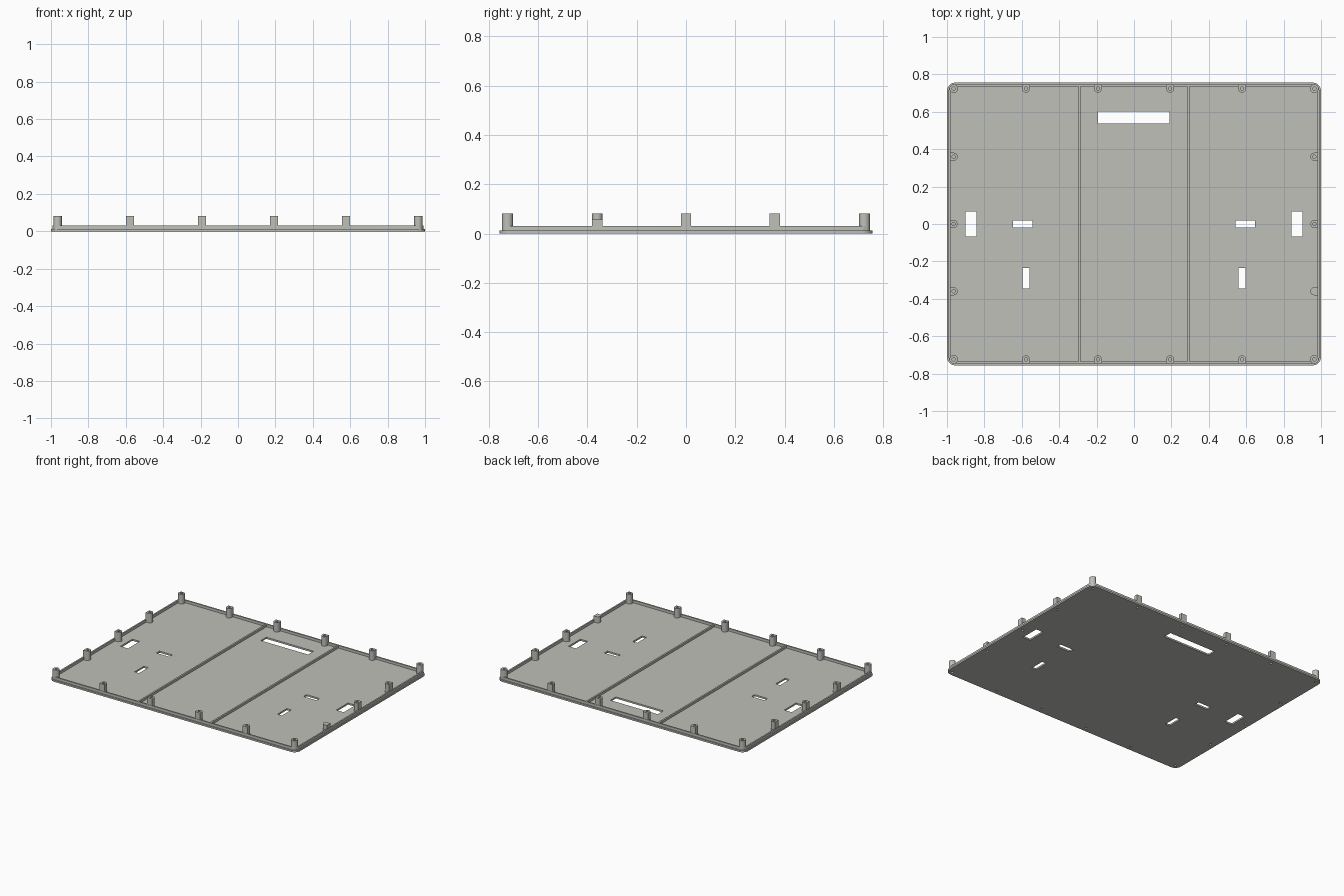
import bpy, bmesh, math

if "Cube" in bpy.data.objects:
    bpy.data.objects.remove(bpy.data.objects["Cube"])

grey = bpy.data.materials.new("warm_grey")
grey.diffuse_color = (0.53, 0.53, 0.49, 1)
grey.use_nodes = True
grey.node_tree.nodes["Principled BSDF"].inputs["Base Color"].default_value = grey.diffuse_color


def circle(cx, cy, r, n=24):
    return [(cx + r * math.cos(2 * math.pi * i / n),
             cy + r * math.sin(2 * math.pi * i / n)) for i in range(n)]


def rect(x0, x1, y0, y1):
    return [(x0, y0), (x1, y0), (x1, y1), (x0, y1)]


def rounded_rect(hx, hy, r, n=8):
    pts = []
    for k, (sx, sy) in enumerate([(1, 1), (-1, 1), (-1, -1), (1, -1)]):
        for i in range(n + 1):
            a = math.pi / 2 * (k + i / n)
            pts.append((sx * (hx - r) + r * math.cos(a),
                        sy * (hy - r) + r * math.sin(a)))
    return pts


def post_outline(cx, cy, dx, dy, r=0.021, back=0.021, n=16):
    # Half round towards the panel middle, square towards the wall
    a0 = math.atan2(-dy, -dx)
    pts = [(cx + r * math.cos(a0 + math.pi * (i / n - 0.5)),
            cy + r * math.sin(a0 + math.pi * (i / n - 0.5))) for i in range(n + 1)]
    for p in (pts[-1], pts[0]):
        pts.append((p[0] + dx * back, p[1] + dy * back))
    return pts


def slab(name, loops, z0, z1):
    """Extrude a filled outline; inner loops become holes."""
    cu = bpy.data.curves.new(name, 'CURVE')
    cu.dimensions = '2D'
    cu.fill_mode = 'BOTH'
    cu.extrude = (z1 - z0) / 2
    for pts in loops:
        sp = cu.splines.new('POLY')
        sp.points.add(len(pts) - 1)
        for p, (x, y) in zip(sp.points, pts):
            p.co = (x, y, 0, 1)
        sp.use_cyclic_u = True
    tmp = bpy.data.objects.new(name + "_outline", cu)
    bpy.context.collection.objects.link(tmp)
    bpy.context.view_layer.update()
    dg = bpy.context.evaluated_depsgraph_get()
    me = bpy.data.meshes.new_from_object(tmp.evaluated_get(dg))
    bpy.data.objects.remove(tmp)
    bm = bmesh.new()
    bm.from_mesh(me)
    bmesh.ops.remove_doubles(bm, verts=bm.verts, dist=1e-5)
    bmesh.ops.translate(bm, verts=bm.verts, vec=(0, 0, (z0 + z1) / 2))
    bmesh.ops.recalc_face_normals(bm, faces=bm.faces)
    bm.to_mesh(me)
    bm.free()
    me.materials.clear()
    me.materials.append(grey)
    ob = bpy.data.objects.new(name, me)
    bpy.context.collection.objects.link(ob)
    bpy.ops.object.select_all(action='DESELECT')
    ob.select_set(True)
    bpy.context.view_layer.objects.active = ob
    bpy.ops.object.shade_smooth_by_angle(angle=math.radians(30))
    return ob


FLOOR, WALL, TOP = 0.012, 0.031, 0.081

# Post positions with the direction of the nearest wall
posts = []
for s in (-1, 1):
    for x in (-0.578, -0.193, 0.193, 0.578):
        posts.append((x, s * 0.724, 0, s))
    for y in (-0.36, 0, 0.36):
        posts.append((s * 0.964, y, s, 0))
corners = [(sx * 0.964, sy * 0.724) for sx in (-1, 1) for sy in (-1, 1)]

# Floor plate with slots and screw holes
slots = [rect(-0.193, 0.19, 0.538, 0.602)]
for s in (-1, 1):
    for cx, cy, w, h in ((0.872, 0, 0.06, 0.136), (0.595, 0, 0.106, 0.036),
                         (0.578, -0.29, 0.036, 0.108)):
        slots.append(rect(s * cx - w / 2, s * cx + w / 2, cy - h / 2, cy + h / 2))
holes = [circle(p[0], p[1], 0.009, 12) for p in posts + corners]
slab("floor_plate", [rounded_rect(1, 0.756, 0.045)] + slots + holes, 0, FLOOR)

# Raised rim, set in from the plate edge
slab("rim_wall", [rounded_rect(0.991, 0.747, 0.036),
                  rounded_rect(0.98, 0.736, 0.025)], FLOOR, WALL)

# Two long ribs across the floor
for s in (-1, 1):
    slab("floor_rib", [rect(s * 0.291 - 0.006, s * 0.291 + 0.006, -0.737, 0.737)],
         FLOOR, WALL - 0.003)

# Screw posts along the walls; one is short and solid
for x, y, dx, dy in posts:
    outline = post_outline(x, y, dx, dy)
    if x > 0.9 and y < -0.1:
        slab("short_post", [outline], FLOOR, 0.057)
    else:
        slab("post_base", [outline], FLOOR, 0.02)
        slab("screw_post", [outline, circle(x, y, 0.009, 12)], 0.02, TOP)

# Corner screw posts
for x, y in corners:
    outline = circle(x, y, 0.0225)
    slab("corner_post_base", [outline], FLOOR, 0.02)
    slab("corner_post", [outline, circle(x, y, 0.009, 12)], 0.02, TOP)
